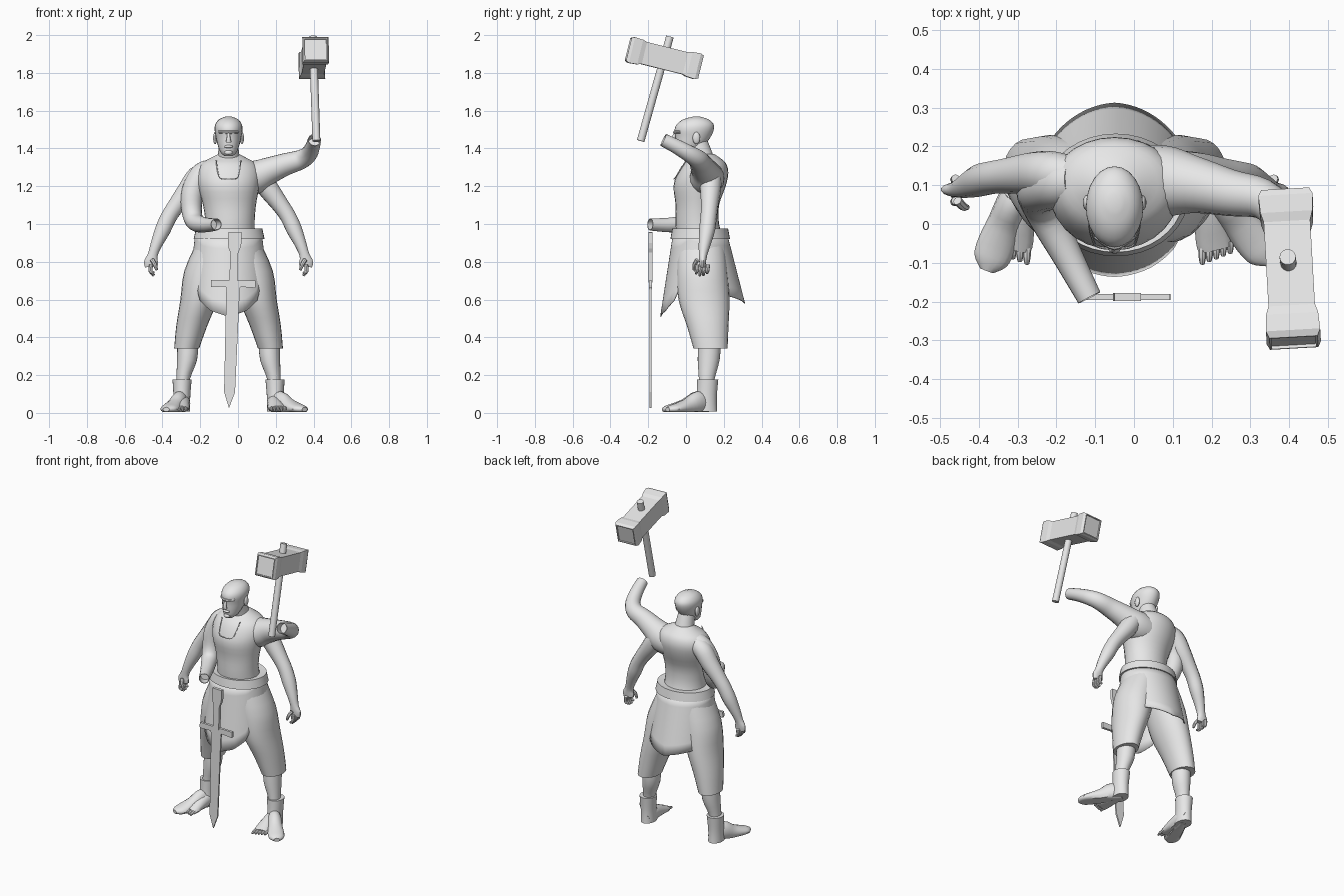
import bpy, bmesh, math
from mathutils import Vector

if "Cube" in bpy.data.objects:
    bpy.data.objects.remove(bpy.data.objects["Cube"])

CX = -0.05  # body centre line
GREY = bpy.data.materials.new("plain_grey")
GREY.diffuse_color = (0.8, 0.8, 0.8, 1)
GREY.use_nodes = True
GREY.node_tree.nodes["Principled BSDF"].inputs["Base Color"].default_value = GREY.diffuse_color


def finish(name, bm, smooth=True):
    bmesh.ops.recalc_face_normals(bm, faces=bm.faces)
    me = bpy.data.meshes.new(name)
    bm.to_mesh(me)
    bm.free()
    ob = bpy.data.objects.new(name, me)
    bpy.context.collection.objects.link(ob)
    me.materials.append(GREY)
    if smooth:
        bpy.ops.object.select_all(action='DESELECT')
        ob.select_set(True)
        bpy.context.view_layer.objects.active = ob
        bpy.ops.object.shade_smooth_by_angle(angle=math.radians(40))
    return ob


def spline(pts, k):
    """Catmull-Rom through tuples of any length."""
    out = []
    for i in range(len(pts) - 1):
        a, b, c, d = (pts[max(0, i - 1)], pts[i], pts[i + 1], pts[min(len(pts) - 1, i + 2)])
        for j in range(k):
            t = j / k
            out.append([0.5 * (2 * q + (r - p) * t + (2 * p - 5 * q + 4 * r - s) * t * t
                               + (3 * q - p - 3 * r + s) * t ** 3) for p, q, r, s in zip(a, b, c, d)])
    return out + [list(pts[-1])]


def skin(bm, rings, caps=True):
    """Bridge rings of points; returns the two cap faces."""
    vs = [[bm.verts.new(p) for p in r] for r in rings]
    n = len(vs[0])
    for a, b in zip(vs, vs[1:]):
        for i in range(n):
            bm.faces.new((a[i], a[(i + 1) % n], b[(i + 1) % n], b[i]))
    return [bm.faces.new(vs[0]), bm.faces.new(vs[-1])] if caps else []


def loft(name, rings, k=3, n=24):
    """Horizontal ellipses: (z, cx, cy, rx, ry)."""
    bm = bmesh.new()
    skin(bm, [[(x + rx * math.cos(i * math.tau / n), y + ry * math.sin(i * math.tau / n), z)
               for i in range(n)] for z, x, y, rx, ry in spline(rings, k)])
    return finish(name, bm)


def tube(name, pts, k=3, n=14, floor=-1, hollow=(), phase=0.0, smooth=True):
    """Sweep along (x, y, z, width, height) with a carried frame."""
    pts = spline([p if len(p) == 5 else (*p, p[3]) for p in pts], k)
    P = [Vector(p[:3]) for p in pts]
    bm, rings, side = bmesh.new(), [], None
    for i, p in enumerate(pts):
        t = (P[min(i + 1, len(P) - 1)] - P[max(i - 1, 0)]).normalized()
        if side is None:
            side = t.cross(Vector((0, 0, 1)) if abs(t.z) < 0.9 else Vector((0, 1, 0)))
        side = (side - t * side.dot(t)).normalized()
        up = side.cross(t)
        ring = []
        for j in range(n):
            a = phase + j * math.tau / n
            v = P[i] + side * p[3] * math.cos(a) + up * p[4] * math.sin(a)
            v.z = max(v.z, floor)
            ring.append(v)
        rings.append(ring)
    caps = skin(bm, rings)
    bmesh.ops.recalc_face_normals(bm, faces=bm.faces)
    for e, (th, dep) in hollow:
        bmesh.ops.inset_region(bm, faces=[caps[e]], thickness=th)
        res = bmesh.ops.extrude_discrete_faces(bm, faces=[caps[e]])
        f = res['faces'][0]
        bmesh.ops.translate(bm, verts=f.verts, vec=f.normal * -dep)
    return finish(name, bm, smooth)


def ball(name, c, r):
    bm = bmesh.new()
    bmesh.ops.create_uvsphere(bm, u_segments=14, v_segments=10, radius=1)
    for v in bm.verts:
        v.co = Vector([c[i] + v.co[i] * r[i] for i in range(3)])
    return finish(name, bm)


# torso, neck and head
loft("torso", [(.92, -.042, .075, .135, .125), (1.0, -.042, .06, .13, .115), (1.1, -.045, .06, .14, .115),
               (1.2, -.05, .072, .163, .138), (1.27, -.05, .09, .168, .134), (1.32, -.05, .1, .145, .112),
               (1.35, -.05, .105, .095, .075), (1.37, -.05, .1, .055, .05)], 3, 28)
tube("neck", [(CX, .1, 1.3, .07, .065), (CX, .085, 1.36, .058), (CX, .06, 1.43, .05, .055)], 3, 18)
loft("head", [(z, CX, (f + b) / 2, rx, (b - f) / 2) for z, f, b, rx in (
    (1.36, -.035, .01, .022), (1.38, -.05, .05, .043), (1.42, -.055, .1, .058), (1.46, -.056, .13, .067),
    (1.5, -.06, .147, .074), (1.53, -.047, .145, .069), (1.555, -.012, .118, .049), (1.568, .035, .075, .017))])
tube("nose", [(CX, -.056, 1.485, .007), (CX, -.066, 1.455, .01), (CX, -.066, 1.433, .015, .01)], 2, 10)
tube("brow", [(CX - .05, -.03, 1.488, .008), (CX, -.058, 1.486, .01), (CX + .05, -.03, 1.488, .008)], 4, 8)
ball("lips", (CX, -.052, 1.41), (.024, .012, .008))
ball("chin", (CX, -.044, 1.378), (.022, .016, .014))
for s in (-1, 1):
    ball("ear", (CX + s * .071, .055, 1.455), (.011, .02, .032))
# neckline trim of the shirt
tube("neckline", [(-.115, .0, 1.335, .003), (-.108, -.035, 1.28, .003), (-.095, -.058, 1.243, .003),
                  (-.05, -.064, 1.238, .003), (-.005, -.058, 1.243, .003), (.008, -.035, 1.28, .003),
                  (.015, .0, 1.335, .003)], 3, 6)

# belt
loft("belt", [(.97, -.047, .075, .13, .11), (.975, -.047, .075, .176, .148),
              (.92, -.047, .075, .188, .158), (.92, -.047, .075, .165, .14)], 1, 36)


def hem(a):
    """Height of the skirt edge, a = degrees away from the front."""
    keys = ((0, .51), (25, .54), (47, .6), (67, .8), (118, .63), (180, .58))
    for (a0, z0), (a1, z1) in zip(keys, keys[1:]):
        if a <= a1:
            return z0 + (z1 - z0) * (a - a0) / (a1 - a0)
    return keys[-1][1]


# split skirt: one flared sheet whose edge follows the hem
bm, rings, N, ROWS = bmesh.new(), [], 72, 6
for r in range(ROWS + 1):
    ring = []
    for i in range(N):
        d = i * 360 / N
        z = .94 + (hem(min(d, 360 - d)) - .94) * r / ROWS
        f = (.94 - z) / .4
        c = math.cos(math.radians(d))
        ry = .145 + f * (.062 if c > 0 else .103)
        ring.append((-.05 + (.178 + .042 * f) * math.sin(math.radians(d)), .075 - ry * c, z))
    rings.append(ring)
skin(bm, rings, False)
ob = finish("split_skirt", bm)
m = ob.modifiers.new("thickness", 'SOLIDIFY')
m.thickness = .006

# legs, bare feet and boots
for s in (-1, 1):
    X = lambda d: CX + s * d
    loft("trouser_leg", [(.9, X(.07), .08, .1, .125), (.75, X(.12), .085, .115, .135),
                         (.6, X(.155), .095, .1, .135), (.46, X(.195), .115, .082, .11),
                         (.34, X(.222), .13, .066, .09)])
    loft("shin", [(.38, X(.215), .125, .056, .06), (.28, X(.22), .12, .053, .058), (.18, X(.24), .11, .036, .042),
                  (.1, X(.245), .105, .034, .04), (.03, X(.245), .1, .035, .045)])
    loft("boot_cuff", [(.178, X(.246), .115, .051, .056), (.1, X(.247), .11, .045, .054),
                       (.05, X(.247), .105, .044, .058), (.008, X(.247), .105, .044, .06)])
    tx, ty = (.385, -.075) if s > 0 else (.32, -.095)
    mid = lambda t: (X(.245 + (tx - .245) * t), .1 + (ty - .1) * t)
    tube("boot", [(*mid(-.1), .05, .03, .05), (*mid(.2), .055, .042, .06), (*mid(.5), .035, .045, .045),
                  (*mid(.8), .025, .05, .03), (*mid(1), .02, .044, .022), (*mid(1.13), .018, .018, .012)],
         3, 16, .005)
    tube("bare_foot", [(X(.235), .145, .035, .02, .03), (X(.238), .1, .05, .035, .045),
                       (X(.245), .03, .04, .04, .04), (X(.255), -.04, .025, .046, .024),
                       (X(.26), -.065, .02, .044, .018)], 3, 14, .01)
    for i in range(5):
        x = X(.226 + .018 * i)
        L = -.103 + .007 * i
        tube("toe", [(x, -.045, .024, .011), (x, L + .02, .023, .01), (x, L, .016, .006)], 2, 8, .01)

    # hanging arms with curled hands
    tube("hanging_arm", [(X(.11), .125, 1.28, .05), (X(.165), .13, 1.25, .058), (X(.215), .13, 1.18, .055),
                         (X(.275), .125, 1.1, .046), (X(.315), .12, 1.04, .043), (X(.348), .112, .97, .042),
                         (X(.383), .098, .89, .031), (X(.402), .09, .835, .022, .027),
                         (X(.41), .088, .8, .018, .038), (X(.408), .088, .775, .015, .035)])
    for i in range(4):
        y = .06 + .019 * i
        L = .012 * abs(i - 1.4)
        tube("finger", [(X(.41), y, .785, .011), (X(.413), y - .004, .75, .01),
                        (X(.395), y - .006, .722 + L, .007)], 3, 8)
    tube("thumb", [(X(.405), .06, .81, .012), (X(.39), .045, .785, .011), (X(.38), .043, .755, .007)], 3, 8)

# posed sleeves with open cuffs
tube("forward_sleeve", [(-.15, .11, 1.29, .055), (-.195, .105, 1.255, .064), (-.24, .09, 1.17, .06),
                        (-.245, .07, 1.07, .054), (-.225, .02, 1.01, .048), (-.17, -.085, .995, .039),
                        (-.115, -.19, .998, .032)], 4, 18, hollow=[(1, (.004, .05))])
tube("raised_sleeve", [(-.02, .11, 1.235, .09), (.08, .11, 1.245, .092), (.16, .1, 1.28, .073),
                       (.25, .08, 1.315, .06), (.33, .065, 1.34, .052), (.375, .02, 1.37, .045),
                       (.395, -.05, 1.41, .039), (.405, -.12, 1.445, .035)], 4, 18, hollow=[(1, (.004, .05))])

# hammer: round handle and a square head with flared ends
tube("hammer_handle", [(.415, -.24, 1.44, .021), (.396, -.085, 1.992, .021)], 1, 14)
mid, ax = Vector((.401, -.115, 1.878)), Vector((-.055, .97, -.24)).normalized()
sections = ((.197, .062), (.18, .07), (.135, .067), (.112, .06))
spans = [(-a, h) for a, h in sections] + [(a, h) for a, h in reversed(sections)]
tube("hammer_head", [(*(mid + ax * a), h * math.sqrt(2)) for a, h in spans], 1, 4, phase=math.pi / 4,
     hollow=[(0, (.008, .008)), (1, (.008, .008))], smooth=False)


def plate(name, half, y, t):
    """Symmetric (half width, z) outline, leaned along the sword axis and given thickness."""
    bm = bmesh.new()
    outline = [(w, z) for w, z in half] + [(-w, z) for w, z in reversed(half) if w > 0]
    skin(bm, [[(w - .016 - (.955 - z) * .034, y + d, z + w * -.02) for w, z in outline] for d in (-t, t)])
    return finish(name, bm, False)


# sword standing point down
plate("sword_blade", [(.036, .68), (.029, .11), (0, .025)], -.188, .005)
plate("sword_grip", [(.034, .957), (.036, .9), (.03, .87), (.021, .85), (.021, .69)], -.188, .01)
plate("sword_guard", [(.117, .702), (.119, .68), (.117, .664), (.04, .668), (.034, .655)], -.188, .008)
